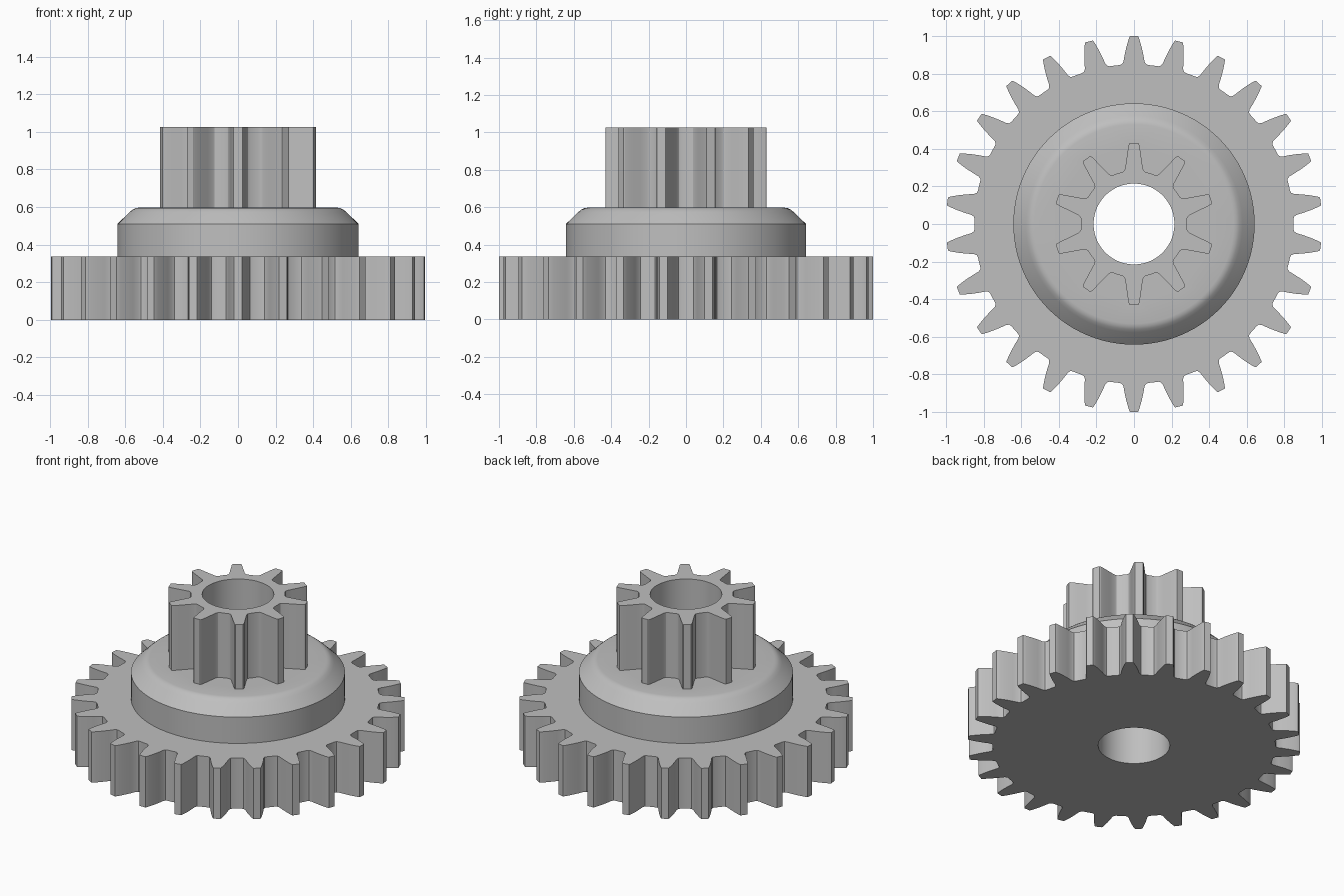
import bpy, bmesh, math

if "Cube" in bpy.data.objects:
    bpy.data.objects.remove(bpy.data.objects["Cube"])

grey = bpy.data.materials.new("plain grey")
grey.diffuse_color = (0.52, 0.52, 0.52, 1)
grey.use_nodes = True
grey.node_tree.nodes["Principled BSDF"].inputs["Base Color"].default_value = grey.diffuse_color

BORE = 0.215
Z_WHEEL, Z_HUB, Z_TOP = 0.336, 0.597, 1.026


def circle(r, n=96):
    return [(r * math.cos(2 * math.pi * i / n), r * math.sin(2 * math.pi * i / n)) for i in range(n)]


def gear(teeth, flank, root):
    """Outline from one half tooth: flank = (radius, half width) from root to tip."""
    pitch = 2 * math.pi / teeth
    half = [(r, math.atan2(w, r)) for r, w in flank]
    pts = []
    for t in range(teeth):
        mid = math.pi / 2 + t * pitch
        tooth = [(r, -a) for r, a in half] + [(r, a) for r, a in reversed(half)]
        tooth.append((root, pitch / 2))
        pts += [(r * math.cos(mid + a), r * math.sin(mid + a)) for r, a in tooth]
    return pts


def loop(bm, pts, z):
    return [bm.verts.new((x, y, z)) for x, y in pts]


def wall(bm, low, high):
    n = len(low)
    for i in range(n):
        j = (i + 1) % n
        bm.faces.new((low[i], low[j], high[j], high[i]))


def ring_cap(bm, outer, inner, up=True):
    """Flat face between two loops at the same height."""
    edges = []
    for lp in (outer, inner):
        for i, v in enumerate(lp):
            w = lp[(i + 1) % len(lp)]
            edges.append(bm.edges.get((v, w)) or bm.edges.new((v, w)))
    res = bmesh.ops.triangle_fill(bm, use_beauty=True, use_dissolve=False,
                                  edges=edges, normal=(0, 0, 1))
    for f in res["geom"]:
        if isinstance(f, bmesh.types.BMFace):
            f.normal_update()
            if (f.normal.z > 0) != up:
                f.normal_flip()


def finish(bm, name):
    me = bpy.data.meshes.new(name)
    bm.to_mesh(me)
    bm.free()
    me.materials.append(grey)
    ob = bpy.data.objects.new(name, me)
    bpy.context.collection.objects.link(ob)
    bpy.ops.object.select_all(action='DESELECT')
    ob.select_set(True)
    bpy.context.view_layer.objects.active = ob
    bpy.ops.object.shade_smooth_by_angle(angle=math.radians(25))


wheel_pts = gear(26, [(0.849, 0.075), (0.853, 0.064), (0.866, 0.056), (0.90, 0.050),
                      (0.94, 0.041), (0.975, 0.031), (0.995, 0.024), (1.0, 0.021)], 0.849)
pinion_pts = gear(10, [(0.283, 0.064), (0.288, 0.053), (0.300, 0.047), (0.335, 0.042),
                       (0.375, 0.036), (0.410, 0.031), (0.426, 0.027), (0.430, 0.023)], 0.283)

# Large gear wheel
bm = bmesh.new()
low, high = loop(bm, wheel_pts, 0), loop(bm, wheel_pts, Z_WHEEL)
wall(bm, low, high)
ring_cap(bm, low, loop(bm, circle(BORE), 0), up=False)
ring_cap(bm, high, loop(bm, circle(0.642), Z_WHEEL))
finish(bm, "gear_wheel")

# Hub with rounded chamfer
bm = bmesh.new()
profile = [(0.642, Z_WHEEL), (0.642, 0.51), (0.577, 0.573), (0.560, 0.587),
           (0.546, 0.594), (0.530, Z_HUB)]
loops = [loop(bm, circle(r), z) for r, z in profile]
for a, b in zip(loops, loops[1:]):
    wall(bm, a, b)
ring_cap(bm, loops[-1], loop(bm, pinion_pts, Z_HUB))
finish(bm, "hub")

# Small pinion
bm = bmesh.new()
low, high = loop(bm, pinion_pts, Z_HUB), loop(bm, pinion_pts, Z_TOP)
wall(bm, low, high)
ring_cap(bm, high, loop(bm, circle(BORE), Z_TOP))
finish(bm, "pinion")

# Through bore, facing inwards
bm = bmesh.new()
wall(bm, loop(bm, circle(BORE), Z_TOP), loop(bm, circle(BORE), 0))
finish(bm, "bore")
